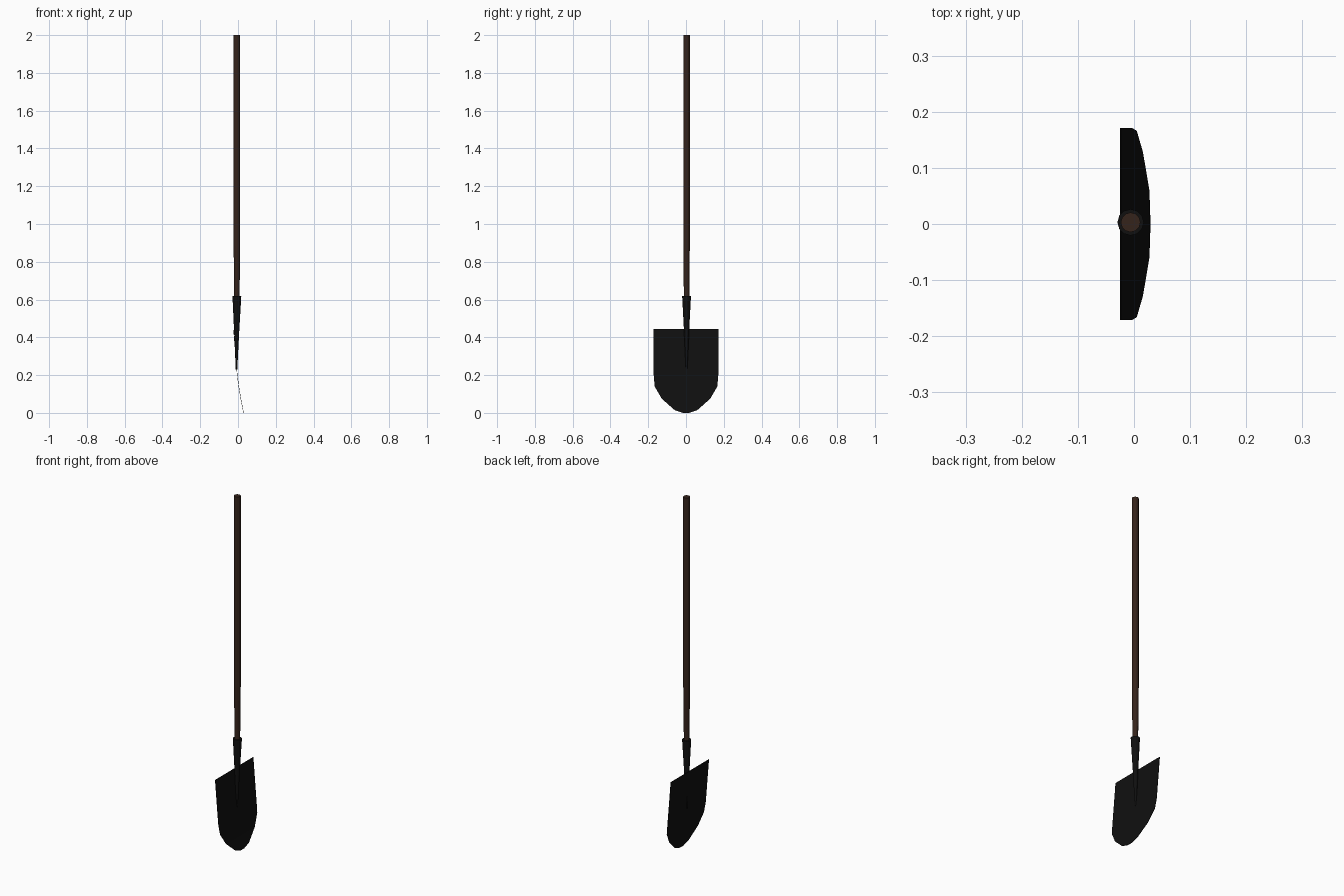
import bpy, bmesh
from math import cos, sin, pi

if "Cube" in bpy.data.objects:
    bpy.data.objects.remove(bpy.data.objects["Cube"])


def material(name, color):
    m = bpy.data.materials.new(name)
    m.diffuse_color = (*color, 1)
    m.use_nodes = True
    m.node_tree.nodes["Principled BSDF"].inputs["Base Color"].default_value = m.diffuse_color
    return m


def make_object(name, bm, mat):
    bmesh.ops.recalc_face_normals(bm, faces=bm.faces)
    me = bpy.data.meshes.new(name)
    bm.to_mesh(me)
    bm.free()
    me.materials.append(mat)
    ob = bpy.data.objects.new(name, me)
    bpy.context.collection.objects.link(ob)
    return ob


def tube(name, rings, mat, sides=12, y=0.003):
    """Capped tube through rings of (x, z, radius)."""
    bm = bmesh.new()
    loops = [[bm.verts.new((x + r * cos(2 * pi * i / sides),
                            y + r * sin(2 * pi * i / sides), z))
              for i in range(sides)] for x, z, r in rings]
    for a, b in zip(loops, loops[1:]):
        for i in range(sides):
            j = (i + 1) % sides
            bm.faces.new((a[i], a[j], b[j], b[i]))
    bm.faces.new(loops[0])
    bm.faces.new(loops[-1])
    return make_object(name, bm, mat)


wood = material("dark_wood", (0.035, 0.017, 0.011))
metal = material("black_metal", (0.005, 0.005, 0.005))

# Wooden shaft, slightly slimmer toward the socket
tube("handle", [(-0.006, 0.58, 0.014), (-0.006, 0.92, 0.0175),
                (-0.006, 2.0, 0.0175)], wood)

# Tapered metal socket running down onto the blade
tube("socket", [(-0.008, 0.23, 0.004), (-0.007, 0.44, 0.014),
                (-0.006, 0.62, 0.0235)], metal)

# Blade: rows of (z, half width, x), curving forward to a rounded tip
rows = [(0.445, 0.171, -0.024), (0.20, 0.171, -0.004), (0.14, 0.166, 0.004),
        (0.075, 0.128, 0.015), (0.015, 0.06, 0.0265), (0.0, 0.015, 0.028)]
bm = bmesh.new()
strips = [[bm.verts.new((x, s * w, z)) for s in (-1, 0, 1)] for z, w, x in rows]
for a, b in zip(strips, strips[1:]):
    for i in range(2):
        bm.faces.new((a[i], a[i + 1], b[i + 1], b[i]))
blade = make_object("blade", bm, metal)
mod = blade.modifiers.new("thickness", 'SOLIDIFY')
mod.thickness = 0.002
mod.offset = 0
